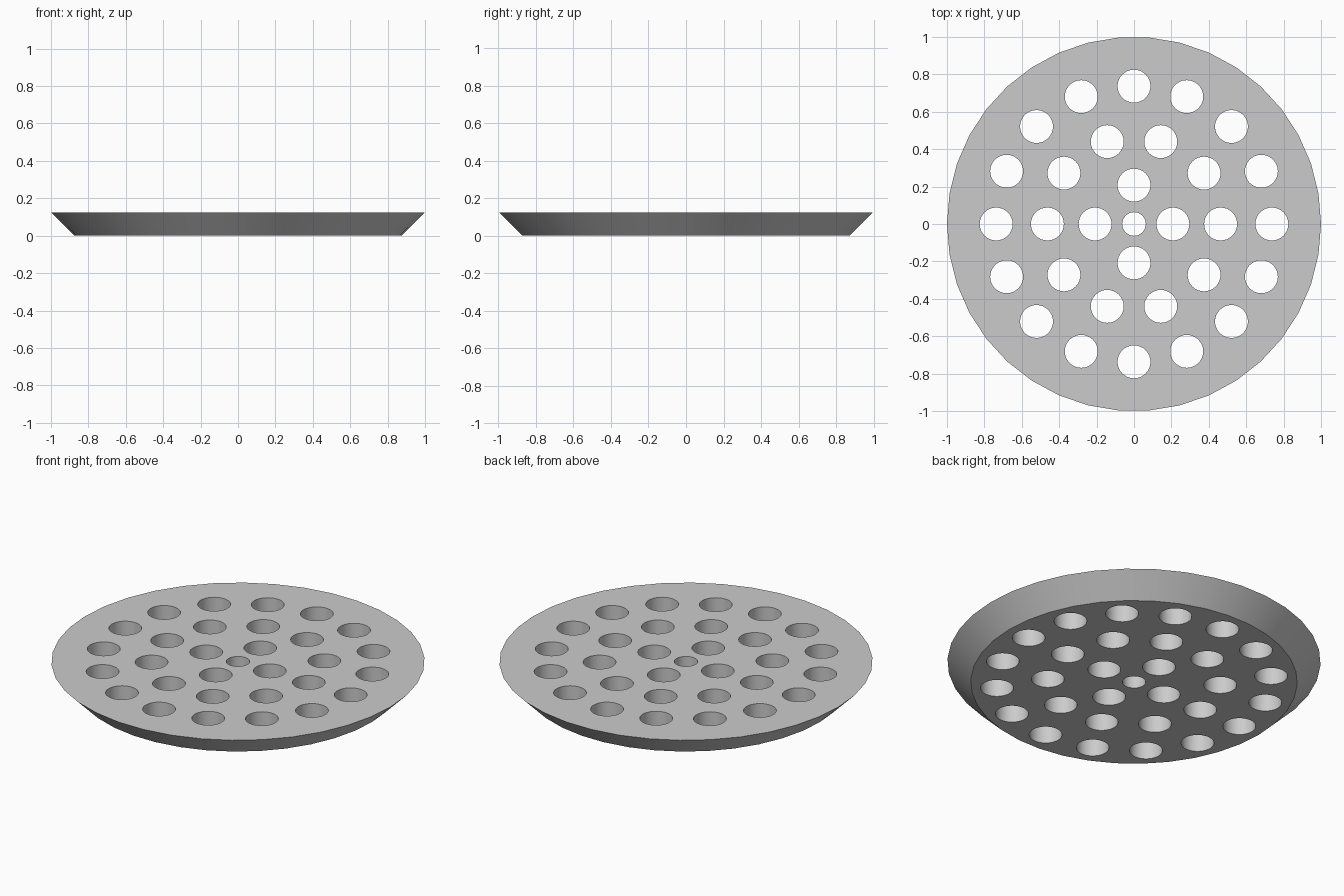
import bpy, bmesh, math
from mathutils import Matrix

if "Cube" in bpy.data.objects:
    bpy.data.objects.remove(bpy.data.objects["Cube"])

HEIGHT = 0.125
HOLE_RADIUS = 0.088
# (hole count, ring radius)
HOLE_RINGS = [(4, 0.208), (10, 0.463), (16, 0.737)]


def make_object(name, bm):
    mesh = bpy.data.meshes.new(name)
    bm.to_mesh(mesh)
    bm.free()
    obj = bpy.data.objects.new(name, mesh)
    bpy.context.collection.objects.link(obj)
    return obj


def add_cone(bm, bottom, top, depth, sides, x=0, y=0):
    # first vertex points along x
    place = Matrix.Translation((x, y, HEIGHT / 2)) @ Matrix.Rotation(math.pi / 2, 4, "Z")
    bmesh.ops.create_cone(bm, cap_ends=True, segments=sides, radius1=bottom,
                          radius2=top, depth=depth, matrix=place)


# plate with bevelled rim, wider at the top
bm = bmesh.new()
add_cone(bm, 0.875, 1, HEIGHT, 38)
plate = make_object("perforated_plate", bm)

# cutters for the centre hole and the rings of holes
bm = bmesh.new()
add_cone(bm, 0.063, 0.063, 0.5, 32)
for count, ring in HOLE_RINGS:
    for i in range(count):
        a = math.tau * i / count
        add_cone(bm, HOLE_RADIUS, HOLE_RADIUS, 0.5, 32,
                 ring * math.cos(a), ring * math.sin(a))
cutter = make_object("hole_cutter", bm)
cutter.hide_render = True

grey = bpy.data.materials.new("light_grey")
grey.use_nodes = True
colour = (0.6, 0.6, 0.6, 1)
grey.diffuse_color = colour
grey.node_tree.nodes["Principled BSDF"].inputs["Base Color"].default_value = colour
for obj in (plate, cutter):
    obj.data.materials.append(grey)

# cut the holes, then smooth the round walls
cut = plate.modifiers.new("holes", "BOOLEAN")
cut.operation = "DIFFERENCE"
cut.solver = "EXACT"
cut.object = cutter
bpy.ops.object.select_all(action="DESELECT")
plate.select_set(True)
bpy.context.view_layer.objects.active = plate
bpy.ops.object.modifier_apply(modifier=cut.name)
bpy.data.objects.remove(cutter)
bpy.ops.object.shade_smooth_by_angle(angle=math.radians(30))
